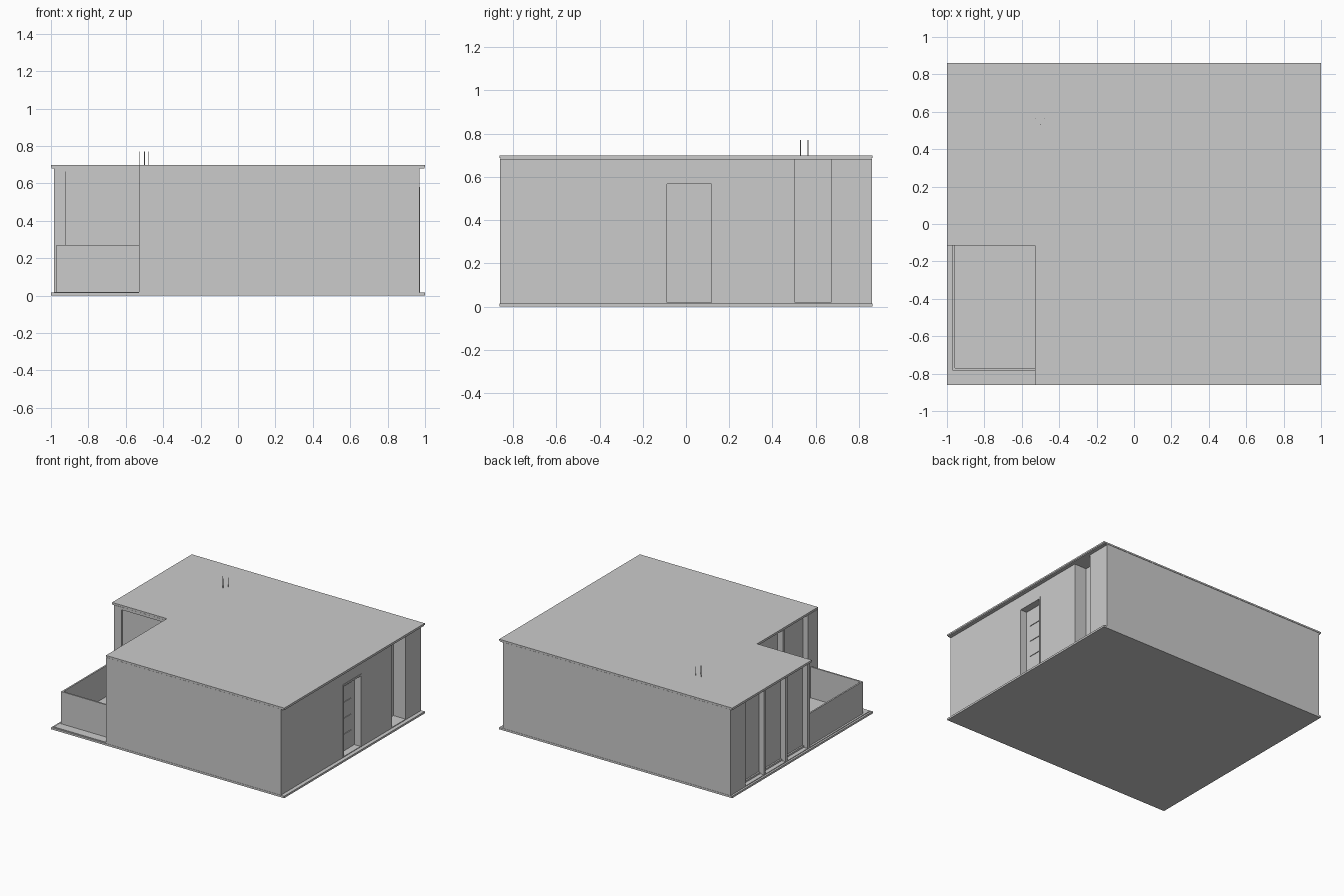
import bpy, bmesh

if "Cube" in bpy.data.objects:
    bpy.data.objects.remove(bpy.data.objects["Cube"])


def box(name, x0, x1, y0, y1, z0, z1):
    bm = bmesh.new()
    bmesh.ops.create_cube(bm, size=1)
    for v in bm.verts:
        v.co.x = x1 if v.co.x > 0 else x0
        v.co.y = y1 if v.co.y > 0 else y0
        v.co.z = z1 if v.co.z > 0 else z0
    me = bpy.data.meshes.new(name)
    bm.to_mesh(me)
    bm.free()
    ob = bpy.data.objects.new(name, me)
    bpy.context.collection.objects.link(ob)
    return ob


def slab(name, outline, z0, z1):
    bm = bmesh.new()
    face = bm.faces.new([bm.verts.new((x, y, z0)) for x, y in outline])
    ext = bmesh.ops.extrude_face_region(bm, geom=[face])["geom"]
    for v in ext:
        if isinstance(v, bmesh.types.BMVert):
            v.co.z = z1
    bmesh.ops.recalc_face_normals(bm, faces=bm.faces)
    me = bpy.data.meshes.new(name)
    bm.to_mesh(me)
    bm.free()
    ob = bpy.data.objects.new(name, me)
    bpy.context.collection.objects.link(ob)


NX, NY = -0.53, -0.115      # inner corner of the balcony notch
ZB, ZT = 0.015, 0.683       # wall bottom and top

# Floor slab and L-shaped roof, each in two layers
box("floor_slab", -1, 1, -0.862, 0.862, 0, 0.015)
box("floor_finish", -0.985, 0.97, -0.853, 0.855, 0.012, 0.02)


def l_shape(e):
    return [(-1 + e, NY + e), (NX + e, NY + e), (NX + e, -0.862 + e),
            (1 - e, -0.862 + e), (1 - e, 0.862 - e), (-1 + e, 0.862 - e)]


slab("roof_slab", l_shape(0), 0.687, 0.699)
slab("roof_underlay", l_shape(0.003), 0.68, 0.688)

# Plain front and back walls
box("front_wall", NX, 0.97, -0.86, -0.82, ZB, ZT)
box("back_wall", -0.985, 0.97, 0.82, 0.86, ZB, ZT)

# Right wall, with door opening and full-height niche
D0, D1, DT = -0.095, 0.125, 0.575
for name, y0, y1, z0 in (("right_wall_front", -0.86, D0, ZB), ("right_wall_mid", D1, 0.505, ZB),
                         ("right_wall_back", 0.67, 0.86, ZB), ("door_lintel", D0, D1, DT)):
    box(name, 0.86, 0.97, y0, y1, z0, ZT)
box("niche_back", 0.84, 0.865, 0.49, 0.68, ZB, ZT)

# Door with slim frame, four raised panels
box("door_leaf", 0.88, 0.917, D0, D1, ZB, DT)
for name, y0, y1, z0, z1 in (("frame_a", D0 - 0.003, D0 + 0.008, ZB, DT + 0.006),
                             ("frame_b", D1 - 0.008, D1 + 0.003, ZB, DT + 0.006),
                             ("frame_top", D0, D1, DT - 0.008, DT + 0.006)):
    box("door_" + name, 0.9, 0.973, y0, y1, z0, z1)
for i in range(4):
    zc = 0.108 + i * 0.124
    box(f"door_panel_{i}", 0.91, 0.922, -0.047, 0.073, zc - 0.044, zc + 0.044)


# Glazed walls facing left: recessed panes between piers
def glazed_side(name, x, piers, depth=0.045):
    box(name + "_panes", x + depth, x + depth + 0.02, piers[0][0], piers[-1][1], ZB, ZT)
    for i, (y0, y1) in enumerate(piers):
        box(f"{name}_pier_{i}", x, x + depth + 0.02, y0, y1, ZB, ZT)
    for z0, z1 in ((ZB, 0.033), (0.665, ZT)):
        box(f"{name}_rail", x + depth - 0.012, x + depth + 0.02, piers[0][0], piers[-1][1], z0, z1)


glazed_side("left_windows", -0.985, [(NY, -0.095), (0.165, 0.185), (0.43, 0.45), (0.68, 0.86)])
glazed_side("balcony_windows", NX, [(-0.86, -0.74), (-0.45, -0.43), (-0.135, NY)])

# Wall at the back of the balcony, behind a corner post
box("balcony_back_wall", -0.945, NX + 0.05, NY + 0.01, NY + 0.03, ZB, ZT)
box("balcony_corner_post", -0.985, -0.945, NY, NY + 0.03, ZB, ZT)
box("balcony_header", -0.945, NX, NY + 0.002, NY + 0.03, 0.662, ZT)

# Balcony floor and parapet
box("balcony_floor", -0.97, NX, -0.78, NY, 0.012, 0.03)
box("balcony_parapet_front", -0.97, NX, -0.782, -0.77, 0.015, 0.27)
box("balcony_parapet_left", -0.97, -0.958, -0.782, NY, 0.015, 0.27)

# Thin roof rods
for i, (x, y) in enumerate(((-0.525, 0.565), (-0.48, 0.565), (-0.5, 0.53))):
    bpy.ops.mesh.primitive_cylinder_add(vertices=8, radius=0.002, depth=0.08, location=(x, y, 0.73))
    bpy.context.object.name = f"roof_rod_{i}"
